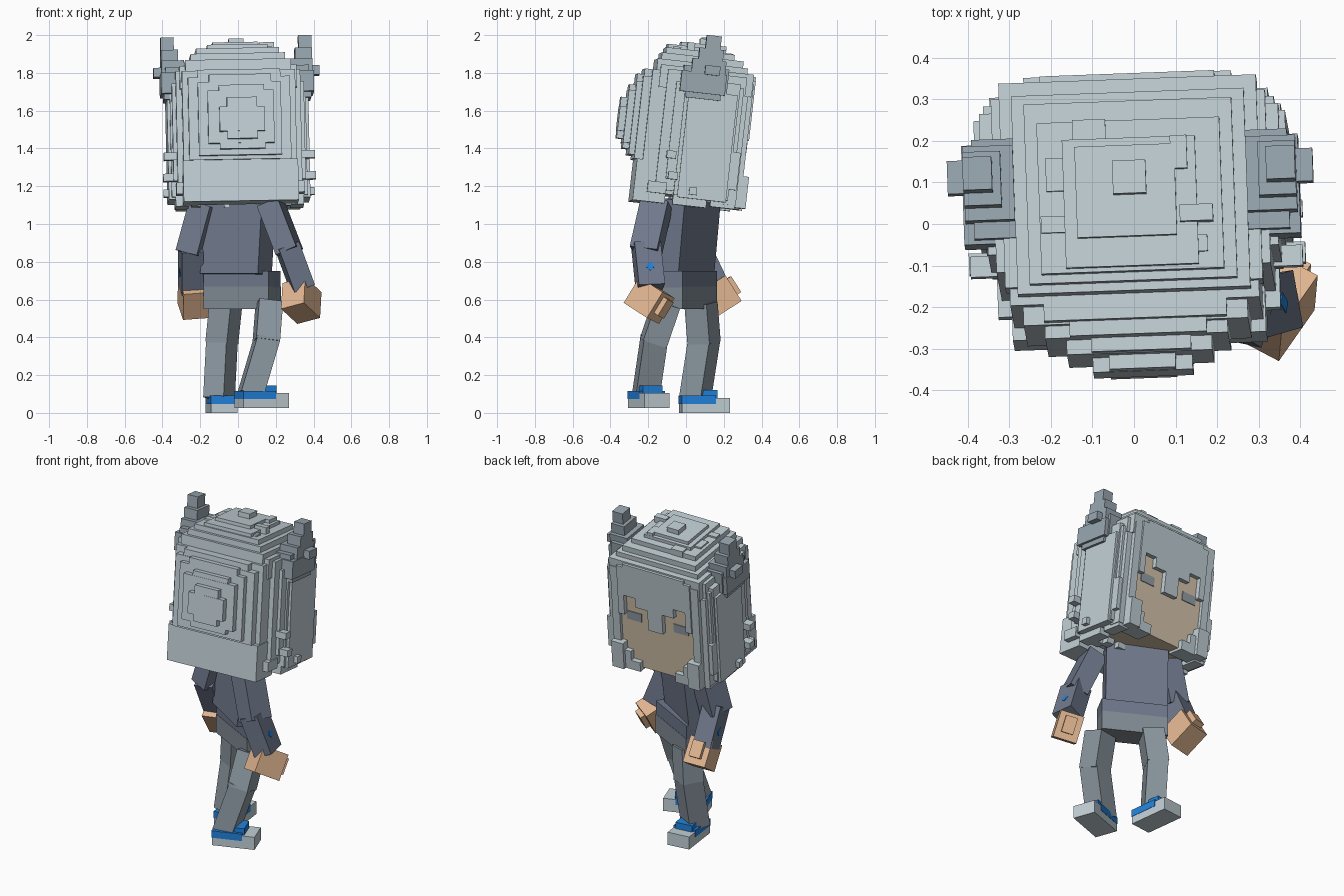
import bpy, bmesh, math, random
from mathutils import Matrix, Vector

random.seed(4)


def material(name, rgb):
    m = bpy.data.materials.new(name)
    m.diffuse_color = (*[((c / 255 + 0.055) / 1.055) ** 2.4 for c in rgb], 1)
    return m


HAIR = material("pale_blue_grey", (193, 207, 213))
EAR = material("mid_grey", (152, 166, 175))
JACKET = material("slate_jacket", (111, 120, 139))
PANTS = material("grey_trousers", (140, 152, 161))
SHIRT = material("grey_shirt", (129, 139, 148))
BLUE = material("shoe_blue", (34, 130, 220))
HAND = material("hand_skin", (225, 182, 145))
FACE = material("face_skin", (216, 198, 174))
EYE = material("eye_grey", (150, 160, 170))


def part(name, boxes, mat, matrix=Matrix()):
    """Boxes given as x0,x1,y0,y1,z0,z1."""
    bm = bmesh.new()
    for x0, x1, y0, y1, z0, z1 in boxes:
        mid = Vector(((x0 + x1) / 2, (y0 + y1) / 2, (z0 + z1) / 2))
        size = Matrix.Diagonal((x1 - x0, y1 - y0, z1 - z0, 1))
        bmesh.ops.create_cube(bm, size=1, matrix=Matrix.Translation(mid) @ size)
    me = bpy.data.meshes.new(name)
    bm.to_mesh(me)
    bm.free()
    me.materials.append(mat)
    ob = bpy.data.objects.new(name, me)
    ob.matrix_world = matrix
    bpy.context.collection.objects.link(ob)
    return ob


def pose(loc, rx=0, ry=0, rz=0):
    r = [Matrix.Rotation(math.radians(a), 4, ax) for a, ax in ((rz, 'Z'), (rx, 'X'), (ry, 'Y'))]
    return Matrix.Translation(loc) @ r[0] @ r[1] @ r[2]


def limb(name, p0, p1, w, d, mat, yaw=0, over=0.02):
    """Box running from p0 down to p1."""
    p0, p1 = Vector(p0), Vector(p1)
    z = (p0 - p1).normalized()
    x = Vector((math.cos(math.radians(yaw)), math.sin(math.radians(yaw)), 0))
    x = (x - z * x.dot(z)).normalized()
    m = Matrix((x, z.cross(x), z)).transposed().to_4x4()
    m.translation = (p0 + p1) / 2
    h = (p0 - p1).length / 2 + over
    part(name, [(-w / 2, w / 2, -d / 2, d / 2, -h, h)], mat, m)
    return m


def sym(w, *r):
    return (-w, w, *r)


def mirror(b):
    return (-b[1], -b[0], *b[2:])


# ---- head, nodding towards +y ----
head = pose((0, 0.02, 1.5), rx=-6.5, ry=-1, rz=2)

part("hair_core", [
    sym(0.36, -0.06, 0.23, -0.36, 0.26),
    sym(0.33, -0.16, 0.26, -0.34, 0.30),
    sym(0.30, -0.24, 0.265, -0.36, 0.29),
    sym(0.375, -0.04, 0.22, -0.37, 0.2),
    sym(0.35, -0.11, 0.25, -0.28, 0.24),
], HAIR, head)
part("hair_dome", [
    sym(0.31, -0.2, 0.295, 0.2, 0.32),
    sym(0.28, -0.22, 0.26, 0.2, 0.35),
    sym(0.25, -0.20, 0.235, 0.2, 0.385),
    sym(0.22, -0.18, 0.185, 0.2, 0.415),
    sym(0.16, -0.17, 0.14, 0.2, 0.435),
    (-0.13, 0.11, -0.10, 0.12, 0.4, 0.455),
    sym(0.04, 0.0, 0.08, 0.4, 0.485),
], HAIR, head)
part("hair_back", [
    sym(0.305, -0.27, -0.1, -0.41, -0.19),       # straight nape slab
    sym(0.27, -0.285, -0.2, -0.19, 0.25),
    sym(0.22, -0.28, -0.2, -0.19, 0.29),
    sym(0.22, -0.315, -0.2, -0.17, 0.22),
    (-0.16, 0.17, -0.315, -0.2, -0.17, 0.26),
    (-0.17, 0.18, -0.35, -0.2, -0.11, 0.17),
    (-0.11, 0.13, -0.348, -0.2, -0.14, 0.20),
    (-0.11, 0.13, -0.385, -0.2, -0.05, 0.08),
    (-0.07, 0.09, -0.384, -0.2, -0.09, 0.13),
], HAIR, head)

# front hair: stepped fringe and jaw corners around the recessed face
# columns: x from, x to, bottom, top, front
fringe = [(0.30, 0.335, -0.38, 0.2, 0.275), (0.25, 0.30, -0.39, 0.27, 0.30),
          (0.21, 0.25, -0.03, 0.29, 0.31), (0.13, 0.21, 0.10, 0.31, 0.31),
          (0.05, 0.13, 0.04, 0.31, 0.31), (0.18, 0.25, -0.39, -0.27, 0.31),
          (0.12, 0.18, -0.39, -0.33, 0.31), (0.22, 0.30, -0.39, -0.22, 0.33)]
front = [(-0.05, 0.05, 0.22, 0.31, -0.09, 0.31)]
for x0, x1, z0, z1, y in fringe:
    b = (x0, x1, 0.2, y, z0, z1)
    front += [b, mirror(b)]
part("hair_fringe", front, HAIR, head)

# loose locks along the sides and lower edge
locks = []
for b in [(0.3, 0.40, -0.12, -0.07, -0.17, -0.13), (0.3, 0.405, -0.1, -0.05, -0.28, -0.24),
          (0.3, 0.4, 0.02, 0.06, -0.35, -0.31),
          (0.27, 0.34, -0.06, 0.12, -0.41, -0.33), (0.26, 0.33, 0.14, 0.27, -0.4, -0.32),
          (0.28, 0.34, -0.2, -0.1, -0.36, -0.3), (0.3, 0.36, 0.2, 0.27, -0.3, -0.1)]:
    locks += [b, mirror(b)]
part("hair_locks", locks, HAIR, head)

# small raised tufts over the crown and under the rim
tufts = []
for i in range(18):
    x, y = random.uniform(-0.22, 0.18), random.uniform(-0.17, 0.13)
    w, d = random.choice((0.04, 0.08)), random.choice((0.04, 0.08))
    top = 0.455 if abs(x) < 0.13 and abs(y) < 0.1 else 0.425
    tufts.append((x, x + w, y, y + d, 0.33, top))
for i in range(12):
    x, y = random.uniform(-0.28, 0.24), random.uniform(-0.22, 0.02)
    tufts.append((x, x + 0.05, y, y + 0.06, -0.41, -0.33))
part("hair_tufts", tufts, HAIR, head)

part("face", [sym(0.255, 0.02, 0.28, -0.375, 0.14)], FACE, head)
part("eyes", [(-0.21, -0.11, 0.277, 0.285, -0.07, -0.015),
              (0.11, 0.21, 0.277, 0.285, -0.07, -0.015)], EYE, head)

# ---- pointed ears ----
for side in (-1, 1):
    boxes = [
        (0.33, 0.40, 0.02, 0.10, 0.3, 0.50),
        (0.31, 0.40, -0.01, 0.12, 0.25, 0.43),
        (0.28, 0.40, -0.04, 0.14, 0.22, 0.37),
        (0.24, 0.38, -0.08, 0.16, 0.20, 0.33),
        (0.33, 0.405, -0.09, 0.15, 0.19, 0.30),
        (0.30, 0.39, -0.06, 0.13, 0.16, 0.22),
        (0.38, 0.44, 0.03, 0.11, 0.29, 0.34),
    ]
    part("ear_right" if side > 0 else "ear_left",
         boxes if side > 0 else [mirror(b) for b in boxes], EAR, head)

# ---- body, twisted towards +x ----
part("jacket", [sym(0.18, -0.07, 0.07, -0.2, 0.2)], JACKET,
     pose((0.0, 0.012, 0.93), rx=-6, rz=-32))
hip_pose = pose((0.022, 0.012, 0.65), rz=-28)
part("jacket_hem", [sym(0.195, -0.068, 0.068, 0.015, 0.1)], JACKET, hip_pose)
part("shirt_hem", [sym(0.195, -0.07, 0.07, -0.1, 0.018)], SHIRT, hip_pose)

# ---- arms: shoulder, elbow, wrist, hand centre and hand turn ----
arms = {
    "right": (1, (0.18, -0.16, 1.09), (0.265, -0.21, 0.87), (0.335, -0.19, 0.68),
              (0.335, -0.195, 0.595), (-28, -15, -35)),
    "left": (-1, (-0.19, 0.07, 1.08), (-0.25, 0.06, 0.86), (-0.25, 0.15, 0.67),
             (-0.235, 0.17, 0.61), (32, -5, 12)),
}
for side, (s, shoulder, elbow, wrist, palm, turn) in arms.items():
    limb("upper_arm_" + side, shoulder, elbow, 0.12, 0.15, JACKET, -15)
    m = limb("forearm_" + side, elbow, wrist, 0.115, 0.14, JACKET, 10, 0.02)
    dot = m @ Matrix.Translation((0.056 * s, 0, -0.02)) @ Matrix.Rotation(math.pi / 4, 4, 'X')
    part("sleeve_dot_" + side, [(-0.004, 0.004, -0.018, 0.018, -0.018, 0.018)], BLUE, dot)
    part("hand_" + side, [sym(0.07, -0.085, 0.085, -0.08, 0.08),
                          (-0.035, 0.035, 0.08, 0.115, -0.04, 0.06)],
         HAND, pose(palm, *turn))

# ---- legs: hip, knee, ankle, leg turn, shoe position and shoe turn ----
legs = {
    "right": ((0.165, -0.105, 0.57), (0.15, -0.17, 0.38), (0.07, -0.21, 0.11), 10,
              (0.105, -0.205, 0.025), -70),
    "left": ((-0.065, 0.08, 0.57), (-0.085, 0.095, 0.38), (-0.1, 0.05, 0.09), -28,
             (-0.085, 0.075, 0.0), 7),
}
for side, (hip, knee, ankle, twist, foot, turn) in legs.items():
    limb("thigh_" + side, hip, knee, 0.128, 0.132, PANTS, twist, 0.01)
    limb("shin_" + side, knee, ankle, 0.122, 0.128, PANTS, twist, 0.015)
    m = pose(foot, rz=turn)
    part("shoe_sole_" + side, [sym(0.07, -0.105, 0.15, 0, 0.05),
                               sym(0.07, 0.07, 0.15, 0, 0.08)], HAIR, m)
    part("shoe_upper_" + side, [sym(0.072, -0.107, 0.075, 0.048, 0.092),
                                sym(0.055, 0.0, 0.085, 0.05, 0.12)], BLUE, m)
